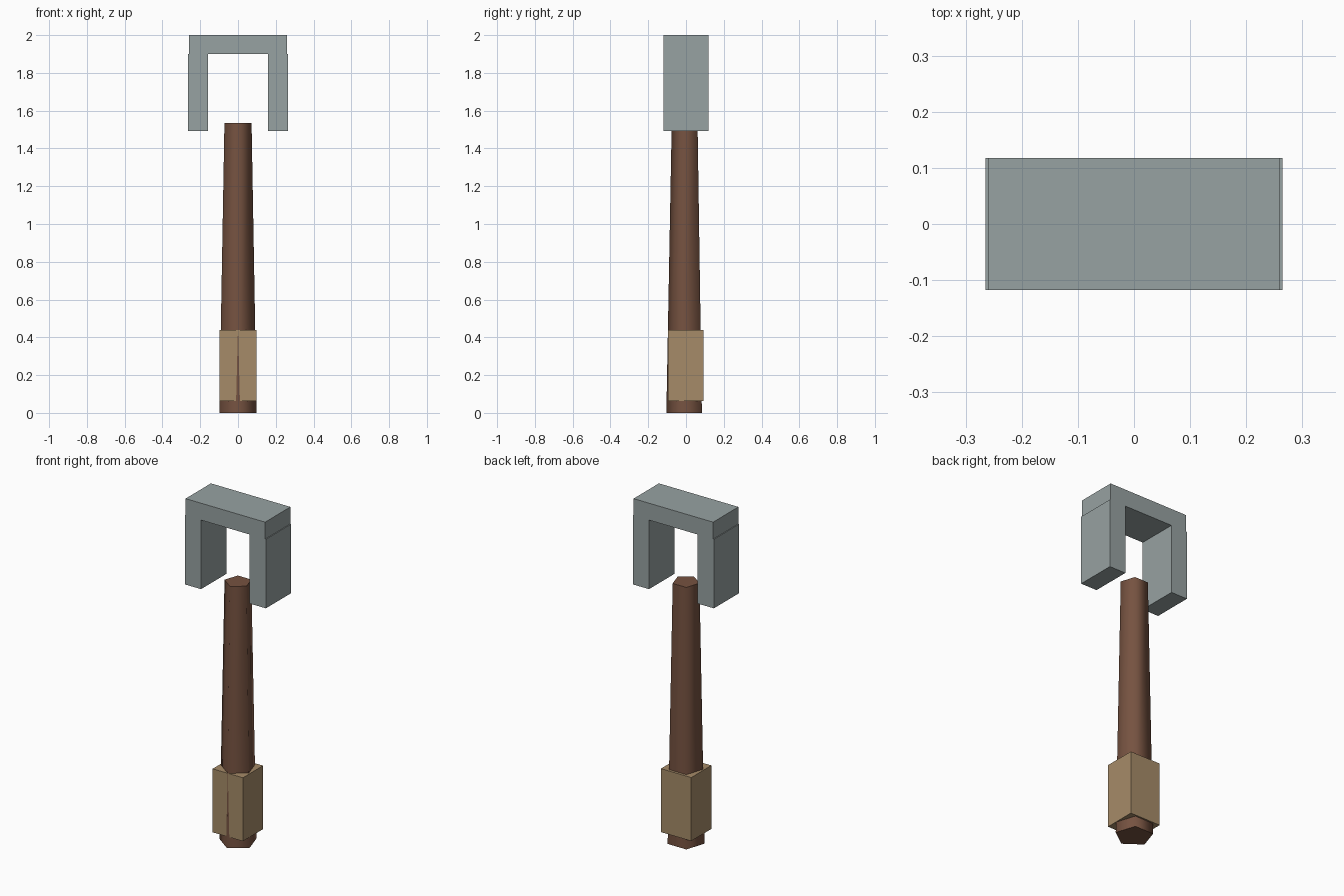
import bpy, bmesh, math

if "Cube" in bpy.data.objects:
    bpy.data.objects.remove(bpy.data.objects["Cube"])


def finish(name, bm, color):
    bmesh.ops.recalc_face_normals(bm, faces=bm.faces)
    mesh = bpy.data.meshes.new(name)
    bm.to_mesh(mesh)
    bm.free()
    obj = bpy.data.objects.new(name, mesh)
    bpy.context.collection.objects.link(obj)
    mat = bpy.data.materials.new(name + "_colour")
    mat.diffuse_color = (*color, 1)
    mat.use_nodes = True
    mat.node_tree.nodes["Principled BSDF"].inputs["Base Color"].default_value = mat.diffuse_color
    mesh.materials.append(mat)
    return obj


def loft(bm, rings):
    loops = [[bm.verts.new(p) for p in ring] for ring in rings]
    n = len(loops[0])
    for a, b in zip(loops, loops[1:]):
        for i in range(n):
            j = (i + 1) % n
            bm.faces.new((a[i], a[j], b[j], b[i]))
    bm.faces.new(loops[0])
    bm.faces.new(loops[-1])


def pentagon(r, z):
    # one corner points to the front
    angles = [-math.pi / 2 + i * math.tau / 5 for i in range(5)]
    return [(r * math.cos(a), r * math.sin(a), z) for a in angles]


# Tapered five-sided handle, smooth round the sides
bm = bmesh.new()
loft(bm, [pentagon(0.104, 0), pentagon(0.0755, 1.535)])
handle = finish("handle", bm, (0.18, 0.085, 0.052))
bpy.context.view_layer.objects.active = handle
handle.select_set(True)
bpy.ops.object.shade_smooth_by_angle(angle=math.radians(77))

# Square grip wrap; the handle's front corner just pokes through
bm = bmesh.new()
loft(bm, [[(-0.099, -0.0955, z), (0.099, -0.0955, z),
           (0.099, 0.0925, z), (-0.099, 0.0925, z)] for z in (0.063, 0.438)])
finish("grip_wrap", bm, (0.38, 0.26, 0.14))

# Forked head: mirrored half profile extruded in depth
half = [(0.159, 1.9), (0.159, 1.492), (0.265, 1.492),
        (0.265, 1.9), (0.26, 1.9), (0.26, 2.0)]
profile = half + [(-x, z) for x, z in reversed(half)]
bm = bmesh.new()
loft(bm, [[(x, y, z) for x, z in profile] for y in (-0.118, 0.118)])
finish("forked_head", bm, (0.31, 0.36, 0.36))
